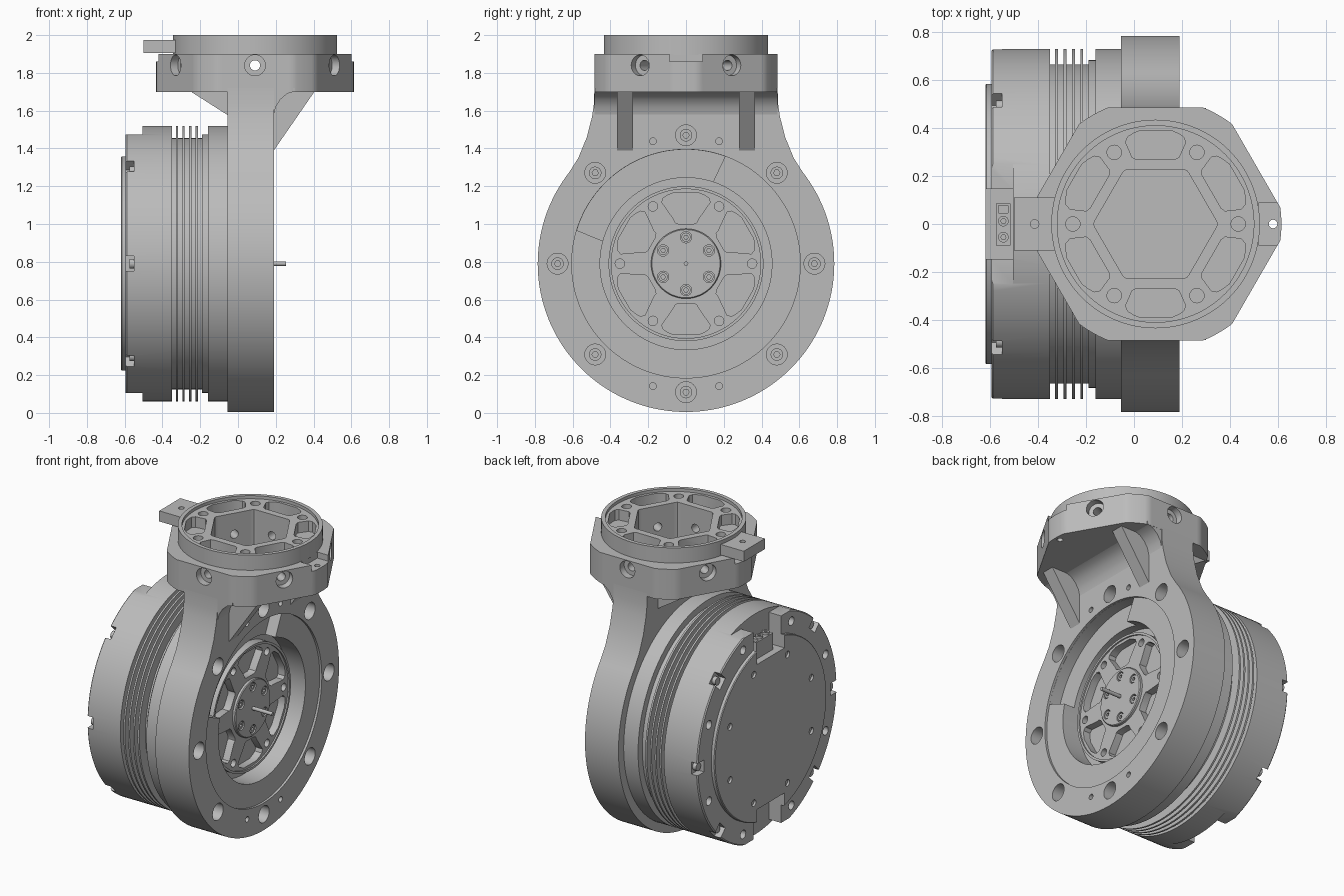
import bpy, bmesh
from math import sin, cos, pi, radians, degrees
from mathutils import Matrix

if "Cube" in bpy.data.objects:
    bpy.data.objects.remove(bpy.data.objects["Cube"])

grey = bpy.data.materials.new("machined_grey")
grey.use_nodes = True
grey.diffuse_color = (0.5, 0.5, 0.5, 1)
grey.node_tree.nodes["Principled BSDF"].inputs["Base Color"].default_value = (0.5, 0.5, 0.5, 1)

CZ = 0.79    # height of the drum axis
HX = 0.09    # x of the flange axis
HUB = (0, CZ)
TOP = (HX, 0)
AXES = {"x": lambda u, v, w: (w, u, v),
        "y": lambda u, v, w: (u, w, v),
        "z": lambda u, v, w: (u, v, w)}


# ---- 2D shapes
def circle(c, r, n=32):
    return [(c[0] + r * cos(2 * pi * i / n), c[1] + r * sin(2 * pi * i / n)) for i in range(n)]


def polar(c, r, deg):
    return c[0] + r * cos(radians(deg)), c[1] + r * sin(radians(deg))


def box(u0, u1, v0, v1):
    return [(u0, v0), (u1, v0), (u1, v1), (u0, v1)]


def place(pts, deg, c):
    """Turn (radial, tangential) points to an angle around c."""
    s, k = sin(radians(deg)), cos(radians(deg))
    return [(c[0] + r * k - t * s, c[1] + r * s + t * k) for r, t in pts]


def hexagon(c, apothem, limit, n=144):
    """Hexagon with corners rounded off by a circle."""
    out = []
    for i in range(n):
        a = 360 * i / n
        out.append(polar(c, min(limit, apothem / cos(radians(a % 60 - 30))), a))
    return out


def window(r0, r1, w0, w1):
    """Wedge window with softened corners and a bowed outer edge."""
    half = [(r0, w0 - 0.025), (r0 + 0.008, w0 - 0.007), (r0 + 0.025, w0),
            (r1 - 0.055, w1), (r1 - 0.032, w1 - 0.008), (r1 - 0.018, w1 - 0.03), (r1 - 0.004, w1 / 2)]
    return half + [(r, -t) for r, t in reversed(half)]


# ---- 3D helpers
def prism(bm, pts, axis, a, b, matrix=None):
    f = AXES[axis]
    lo = [bm.verts.new(f(u, v, a)) for u, v in pts]
    hi = [bm.verts.new(f(u, v, b)) for u, v in pts]
    n = len(pts)
    bm.faces.new(lo)
    bm.faces.new(hi)
    for i in range(n):
        j = (i + 1) % n
        bm.faces.new((lo[i], lo[j], hi[j], hi[i]))
    if matrix:
        bmesh.ops.transform(bm, matrix=matrix, verts=lo + hi)


def finish(name, bm):
    bmesh.ops.recalc_face_normals(bm, faces=bm.faces[:])
    me = bpy.data.meshes.new(name)
    bm.to_mesh(me)
    bm.free()
    me.materials.append(grey)
    ob = bpy.data.objects.new(name, me)
    bpy.context.scene.collection.objects.link(ob)
    return ob


def solid(name, *parts):
    bm = bmesh.new()
    for p in parts:
        prism(bm, *p)
    return finish(name, bm)


def lathe(name, profile, n=128):
    """Solid turned around the drum axis from (x, radius) points."""
    bm = bmesh.new()
    rings = [[bm.verts.new((x, u, v)) for u, v in circle(HUB, r, n)] for x, r in profile]
    for p, q in zip(rings, rings[1:]):
        for i in range(n):
            j = (i + 1) % n
            bm.faces.new((p[i], p[j], q[j], q[i]))
    bm.faces.new(rings[0])
    bm.faces.new(rings[-1])
    return finish(name, bm)


def cut(ob, *parts):
    """Subtract a group of separate prisms and bake the result."""
    tool = solid("cutter", *parts)
    tool.hide_render = True
    mod = ob.modifiers.new("cut", "BOOLEAN")
    mod.operation, mod.solver, mod.object = "DIFFERENCE", "EXACT", tool
    bpy.context.view_layer.update()
    baked = bpy.data.meshes.new_from_object(ob.evaluated_get(bpy.context.evaluated_depsgraph_get()))
    ob.modifiers.clear()
    ob.data = baked
    bpy.data.objects.remove(tool)


def screws(name, centres, axis, a, b, r):
    """Cap screws with a hexagon socket."""
    ob = solid(name, *[(circle(c, r, 24), axis, a, b) for c in centres])
    cut(ob, *[(circle(c, r * 0.5, 6), axis, b - 0.015, b + 0.05) for c in centres])


eighths = range(0, 360, 45)
sixths = range(0, 360, 60)
odd_sixths = range(30, 390, 60)

# Mounting plate: round disc running up into a neck
neck = [(0.57, 1.35), (0.525, 1.46), (0.497, 1.57), (0.487, 1.64), (0.485, 1.72)]
outline = [polar(HUB, 0.785, a) for a in range(-218, 39, 2)] + neck + [(-y, z) for y, z in reversed(neck)]
plate = solid("mounting_plate", (outline, "x", -0.055, 0.19))
bolt_spots = [polar(HUB, 0.68, a) for a in eighths]
dowels = [(s * 0.175, CZ + t * 0.648) for s in (-1, 1) for t in (-1, 1)]
cut(plate, (circle(HUB, 0.605, 128), "x", 0.175, 0.3),
    *[(circle(c, 0.055), "x", 0.09, 0.3) for c in bolt_spots],
    *[(circle(c, 0.018, 16), "x", 0.12, 0.3) for c in dowels])
sector = [polar(HUB, 0.604, a) for a in range(70, 166, 3)] + [polar(HUB, 0.44, a) for a in range(165, 69, -3)]
cut(plate, (sector, "x", 0.10, 0.3))
cut(plate, (circle(HUB, 0.455, 128), "x", 0.04, 0.3))
screws("plate_screws", bolt_spots, "x", 0.08, 0.125, 0.033)

# Output disc with six windows, hub and pin
disc = lathe("output_disc", [(0.02, 0.41), (0.1, 0.41), (0.1, 0.395), (0.09, 0.395)])
cut(disc, *[(place(window(0.21, 0.38, 0.065, 0.128), a, HUB), "x", 0.03, 0.2) for a in odd_sixths],
    *[(circle(polar(HUB, 0.35, a), 0.025, 20), "x", 0.05, 0.2) for a in sixths])
hub = lathe("hub", [(0.05, 0.185), (0.105, 0.185), (0.11, 0.18)])
hub_spots = [polar(HUB, 0.14, a) for a in odd_sixths]
cut(hub, *[(circle(c, 0.03, 20), "x", 0.09, 0.2) for c in hub_spots])
screws("hub_screws", hub_spots, "x", 0.08, 0.105, 0.024)
solid("centre_pin", (circle(HUB, 0.012, 16), "x", 0.08, 0.255))

# Neck fillet, front ribs and rear gusset under the flange
solid("neck_fillet", ([(0.17, 1.58), (0.19, 1.58), (0.2, 1.62), (0.225, 1.66), (0.26, 1.69), (0.3, 1.702),
                       (0.3, 1.72), (0.17, 1.72)], "y", -0.484, 0.484))
rib = [(0.17, 1.36), (0.19, 1.39), (0.405, 1.701), (0.405, 1.72), (0.17, 1.72)]
solid("front_ribs", *[(rib, "y", s * 0.28, s * 0.365) for s in (-1, 1)])
solid("rear_gusset", ([(-0.04, 1.56), (-0.06, 1.58), (-0.25, 1.701), (-0.25, 1.72), (-0.04, 1.72)],
                      "y", -0.37, 0.37))

# Six-sided flange with radial screw holes
flange = solid("flange", (hexagon(TOP, 0.485, 0.525), "z", 1.70, 1.90))
pocket = (hexagon(TOP, 0.226, 0.258), "z", 1.74, 2.2)
cut(flange, pocket)
cut(flange, *[(box(HX + s * 0.43, HX + s * 0.7, -0.087, 0.087), "z", 1.86, 2.0) for s in (-1, 1)])
cut(flange, (circle((0.58, 0), 0.018, 16), "z", 1.6, 2.0))
turns = [Matrix.Translation((HX, 0, 0)) @ Matrix.Rotation(radians(a), 4, "Z") for a in odd_sixths]
cut(flange, *[(circle((0, 1.84), 0.055), "x", 0.44, 0.7, m) for m in turns])
cut(flange, *[(circle((0, 1.84), 0.027, 24), "x", 0.2, 0.5, m) for m in turns])

# Top ring with windows, and the side tab
ring = solid("top_ring", (circle(TOP, 0.435, 128), "z", 1.895, 2.0))
cut(ring, (circle(TOP, 0.41, 128), "z", 1.98, 2.2))
cut(ring, pocket, *[(place(window(0.27, 0.395, 0.105, 0.125), a, TOP), "z", 1.91, 2.2) for a in odd_sixths],
    *[(circle(polar(TOP, 0.345, a), 0.03, 24), "z", 1.93, 2.2) for a in sixths])
tab = solid("side_tab", (box(-0.5, -0.33, -0.11, 0.11), "z", 1.905, 1.975))
cut(tab, (circle((-0.415, 0), 0.018, 16), "z", 1.8, 2.1))

# Finned drum behind the plate
profile = [(-0.05, 0.73), (-0.16, 0.73), (-0.16, 0.685), (-0.19, 0.685), (-0.19, 0.665)]
for i in range(4):
    x = -0.212 - 0.035 * i
    profile += [(x, 0.665), (x, 0.73), (x - 0.012, 0.73), (x - 0.012, 0.665)]
profile += [(-0.35, 0.665), (-0.35, 0.73), (-0.588, 0.73), (-0.595, 0.723)]
drum = lathe("finned_drum", profile)
cut(drum, *[(box(-0.4, 0.4, CZ + s * 0.685, CZ + s * 0.9), "x", -0.8, -0.505) for s in (-1, 1)])
notches = [(box(-0.145, 0.145, CZ + s * 0.48, CZ + s * 0.9), "x", -0.8, -0.505) for s in (-1, 1)]
cut(drum, *notches)
side_angles = [a for a in eighths if a % 180 != 90]
cut(drum, *[(place(box(0.66, 0.9, -0.04, 0.04), a, HUB), "x", -0.8, -0.55) for a in side_angles],
    *[(circle(polar(HUB, 0.66, a + 22.5), 0.028, 20), "x", -0.8, -0.56) for a in eighths])
solid("drum_screws", *[(circle(polar(HUB, 0.692, a), 0.026, 20), "x", -0.575, -0.54) for a in side_angles])

# Rear cover with screw recesses
cover = lathe("rear_cover", [(-0.58, 0.585), (-0.615, 0.585), (-0.62, 0.58)])
cut(cover, *notches)
cut(cover, *[(circle(polar(HUB, 0.46, a + 22.5), 0.022, 16), "x", -0.8, -0.605) for a in eighths])

# Connector in the upper notch
plug = solid("connector", (box(-0.575, -0.515, -0.09, 0.085), "z", 1.26, 1.38))
cut(plug, (box(-0.565, -0.525, 0.045, 0.078), "z", 1.35, 1.5))
screws("connector_screws", [(-0.545, -0.055), (-0.545, 0.012)], "z", 1.37, 1.395, 0.022)

# Smooth the curved surfaces and keep edges crisp
for ob in bpy.context.scene.objects:
    ob.select_set(ob.type == "MESH")
    if ob.type == "MESH":
        bpy.context.view_layer.objects.active = ob
bpy.ops.object.shade_smooth_by_angle(angle=radians(30))
